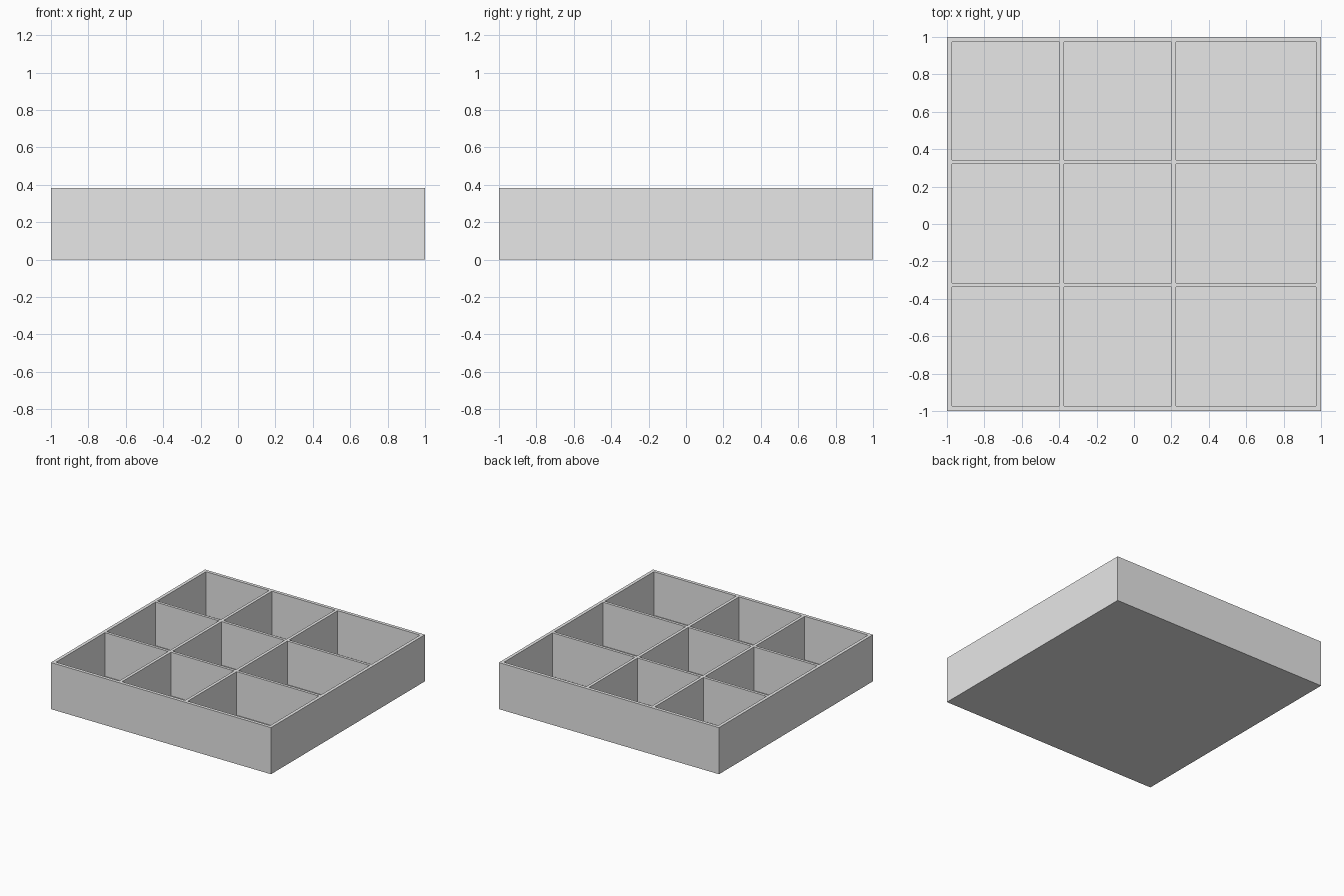
import bpy
import bmesh

default_cube = bpy.data.objects.get("Cube")
if default_cube:
    bpy.data.objects.remove(default_cube, do_unlink=True)

HEIGHT = 0.383
FLOOR = 0.025
# Wall edges along each axis: strips alternate wall, compartment, wall...
XS = [-1, -0.973, -0.398, -0.373, 0.2, 0.225, 0.973, 1]
YS = [-1, -0.973, -0.338, -0.315, 0.32, 0.343, 0.973, 1]

# Single plain grey
grey = bpy.data.materials.new("light grey")
grey.use_nodes = True
grey.diffuse_color = (0.8, 0.8, 0.8, 1)
grey.node_tree.nodes["Principled BSDF"].inputs["Base Color"].default_value = (0.8, 0.8, 0.8, 1)

bm = bmesh.new()

# Rim and divider tops, with the compartment openings as separate faces
grid = [[bm.verts.new((x, y, HEIGHT)) for y in YS] for x in XS]
openings = []
for i in range(len(XS) - 1):
    for j in range(len(YS) - 1):
        face = bm.faces.new((grid[i][j], grid[i + 1][j],
                             grid[i + 1][j + 1], grid[i][j + 1]))
        if i % 2 and j % 2:
            openings.append(face)

# Outer walls and underside
border = [e for e in bm.edges if e.is_boundary]
skirt = bmesh.ops.extrude_edge_only(bm, edges=border)["geom"]
for v in skirt:
    if isinstance(v, bmesh.types.BMVert):
        v.co.z = 0
bmesh.ops.contextual_create(
    bm, geom=[e for e in bm.edges if all(v.co.z == 0 for v in e.verts)])

# Compartments pushed down to the floor
pockets = bmesh.ops.extrude_discrete_faces(bm, faces=openings)["faces"]
for face in pockets:
    for v in face.verts:
        v.co.z = FLOOR

bmesh.ops.recalc_face_normals(bm, faces=bm.faces[:])
mesh = bpy.data.meshes.new("compartment_tray")
bm.to_mesh(mesh)
bm.free()
mesh.materials.append(grey)
tray = bpy.data.objects.new("compartment_tray", mesh)
bpy.context.collection.objects.link(tray)
